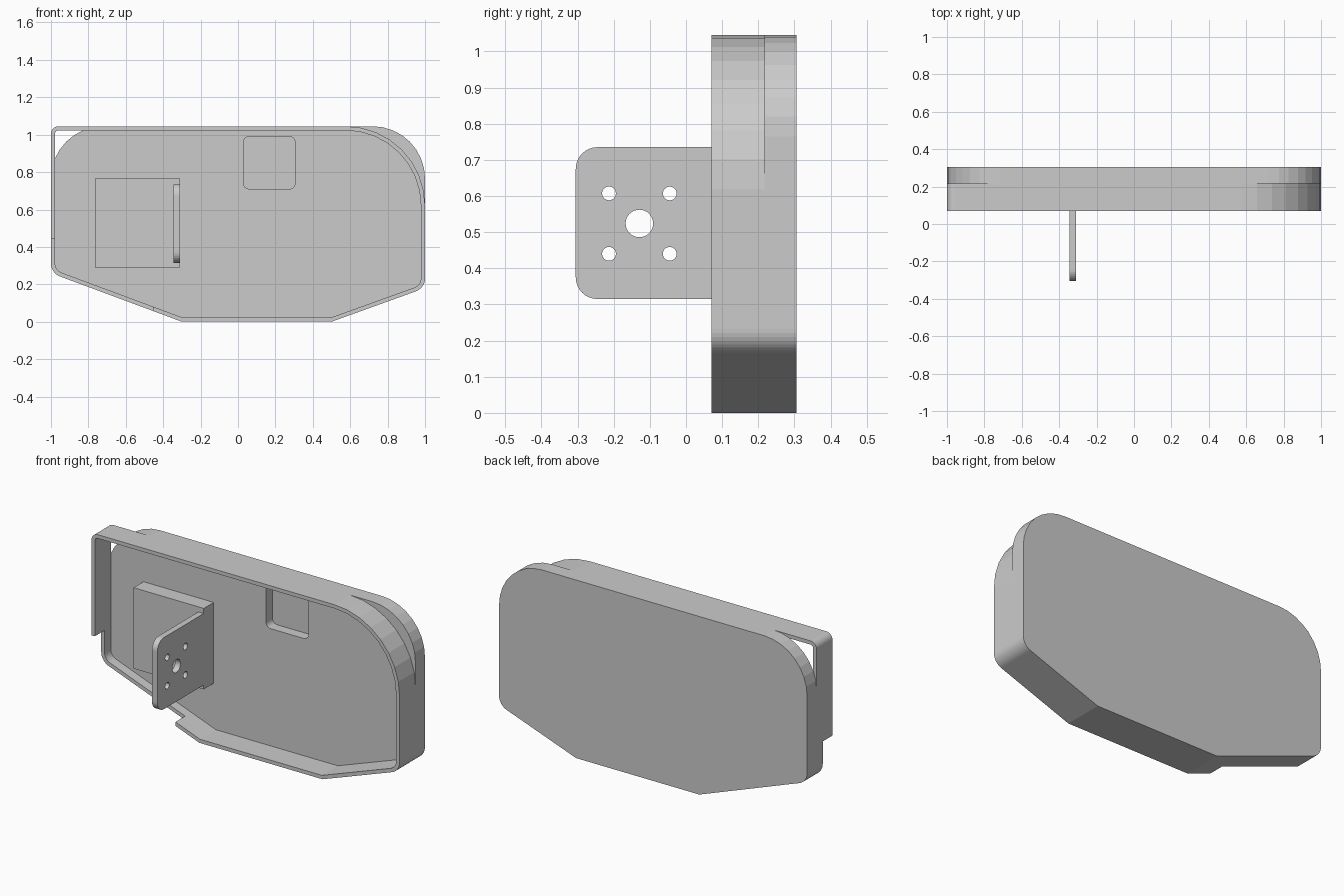
import bpy
import bmesh
import math
from mathutils import Vector

if "Cube" in bpy.data.objects:
    bpy.data.objects.remove(bpy.data.objects["Cube"], do_unlink=True)

grey = bpy.data.materials.new("plain grey")
grey.use_nodes = True
GREY = (0.6, 0.6, 0.6, 1)
grey.diffuse_color = GREY
grey.node_tree.nodes["Principled BSDF"].inputs["Base Color"].default_value = GREY


def outline(corners, inset=0.0, steps=8):
    """Counter-clockwise convex polygon (u, v, radius) -> rounded, inset loop."""
    pts = [Vector(c[:2]) for c in corners]
    n, loop = len(pts), []
    for i, p in enumerate(pts):
        a = (p - pts[i - 1]).normalized()
        b = (pts[(i + 1) % n] - p).normalized()
        na, nb = Vector((-a.y, a.x)), Vector((-b.y, b.x))
        bis = (na + nb) / (1 + na.dot(nb))
        r = max(corners[i][2] - inset, 0)
        if r == 0:
            loop.append(p + bis * inset)
            continue
        centre = p + bis * (inset + r)
        start = math.atan2(-na.y, -na.x)
        turn = math.acos(max(-1, min(1, a.dot(b))))
        for k in range(steps + 1):
            t = start + turn * k / steps
            loop.append(centre + r * Vector((math.cos(t), math.sin(t))))
    return loop


def rect(u0, v0, u1, v1, r=0.0):
    return outline([(u0, v0, r), (u1, v0, r), (u1, v1, r), (u0, v1, r)])


def circle(u, v, r, n=32):
    return [Vector((u + r * math.cos(2 * math.pi * i / n),
                    v + r * math.sin(2 * math.pi * i / n))) for i in range(n)]


def prism(name, loop, d0, d1, axis="y", hole=None):
    """Extrude a loop along x or y; a hole loop must have as many points."""
    bm = bmesh.new()

    def ring(pts, d):
        return [bm.verts.new((p.x, d, p.y) if axis == "y" else (d, p.x, p.y))
                for p in pts]

    def bridge(a, b):
        for i in range(len(a)):
            j = (i + 1) % len(a)
            bm.faces.new((a[i], a[j], b[j], b[i]))

    front, back = ring(loop, d0), ring(loop, d1)
    bridge(front, back)
    if hole:
        hole_front, hole_back = ring(hole, d0), ring(hole, d1)
        bridge(hole_front, hole_back)
        bridge(front, hole_front)
        bridge(back, hole_back)
    else:
        bm.faces.new(front)
        bm.faces.new(back)
    bmesh.ops.recalc_face_normals(bm, faces=bm.faces)
    mesh = bpy.data.meshes.new(name)
    bm.to_mesh(mesh)
    bm.free()
    mesh.materials.append(grey)
    ob = bpy.data.objects.new(name, mesh)
    bpy.context.collection.objects.link(ob)
    return ob


def cut(ob, cutter):
    mod = ob.modifiers.new("cut", "BOOLEAN")
    mod.operation, mod.solver, mod.object = "DIFFERENCE", "EXACT", cutter
    bpy.context.view_layer.objects.active = ob
    bpy.ops.object.modifier_apply(modifier=mod.name)
    bpy.data.objects.remove(cutter, do_unlink=True)


def body_corners(top_right, top_left):
    return [(-0.3, 0, 0), (0.5, 0, 0), (1, 0.18, 0.075),
            (1, 1.045, top_right), (-1, 1.045, top_left), (-1, 0.26, 0.075)]


FRONT, FLOOR, BACK = 0.07, 0.217, 0.305

# Solid back slab with a shallow rounded pocket
slab = prism("back_slab", outline(body_corners(0.28, 0.28)), FLOOR, BACK)
cut(slab, prism("pocket_cutter", rect(0.03, 0.71, 0.305, 0.99, 0.03),
                FLOOR - 0.05, FLOOR + 0.06))

# Thin front rim, cut back along its lower left run
rim_corners = body_corners(0.425, 0.04)
rim = prism("front_rim", outline(rim_corners), FRONT, FLOOR,
            hole=outline(rim_corners, 0.022))
cut(rim, prism("notch_cutter", rect(-1.2, -0.2, -0.455, 0.444), 0, 0.16))

# Mounting block on the floor of the tray
prism("mounting_block", rect(-0.765, 0.29, -0.31, 0.765), 0.125, FLOOR)

# Upright bracket plate with a centre bore and four screw holes
bracket_corners = [(-0.305, 0.315, 0.06), (0.126, 0.315, 0),
                   (0.126, 0.735, 0), (-0.305, 0.735, 0.06)]
bracket = prism("bracket_plate", outline(bracket_corners), -0.345, -0.31, "x")
holes = [(-0.129, 0.524, 0.038)]
holes += [(y, z, 0.019) for y in (-0.213, -0.045) for z in (0.44, 0.607)]
for y, z, r in holes:
    cut(bracket, prism("hole_cutter", circle(y, z, r), -0.4, -0.25, "x"))
